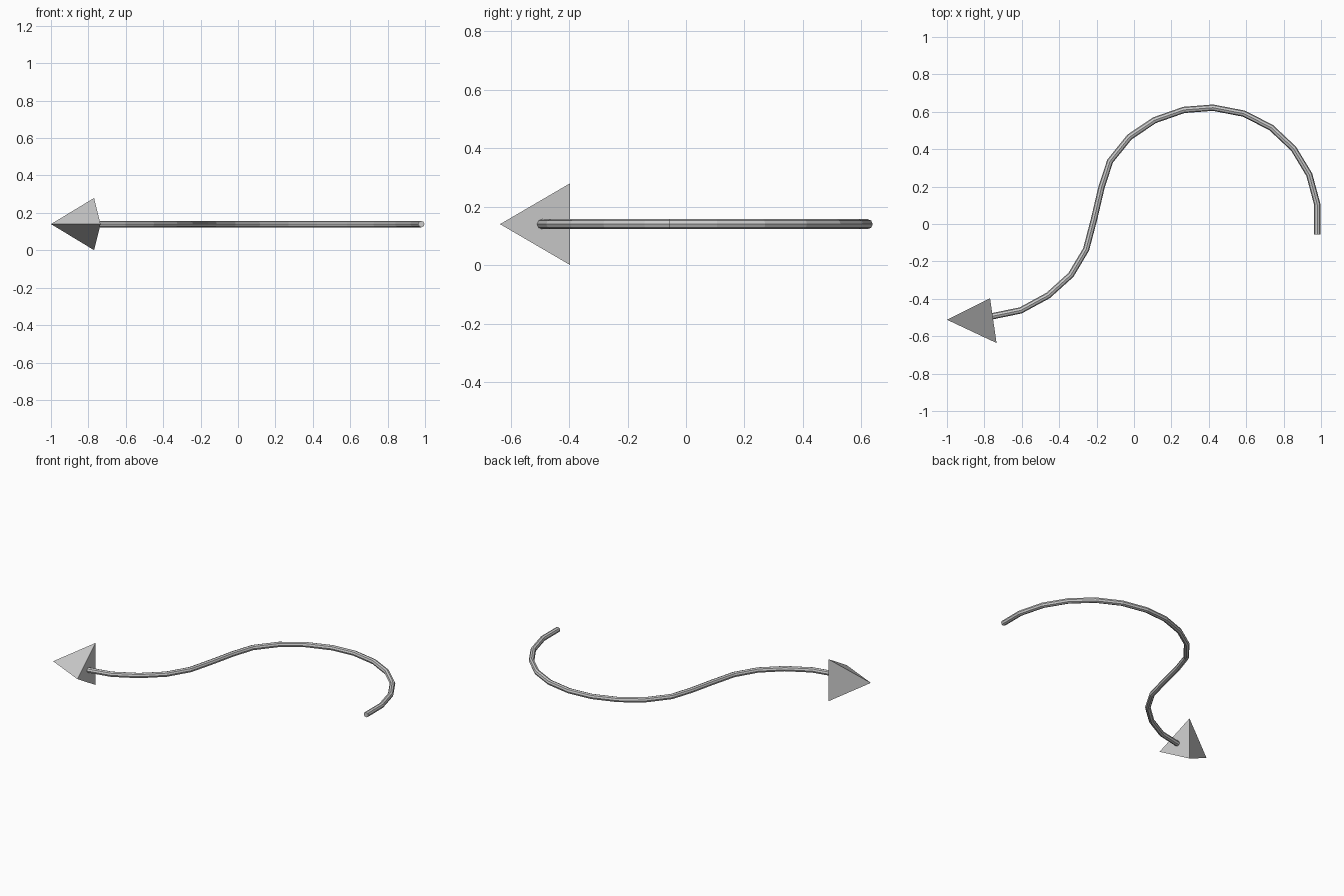
import bpy
from mathutils import Vector

if "Cube" in bpy.data.objects:
    bpy.data.objects.remove(bpy.data.objects["Cube"])

Z = 0.14

# Curved shaft: faceted tube following an S-shaped path in the horizontal plane
path = [(0.98, -0.056), (0.98, 0.104), (0.937, 0.264), (0.853, 0.403), (0.734, 0.515),
        (0.588, 0.590), (0.422, 0.622), (0.267, 0.610), (0.110, 0.555), (-0.024, 0.465),
        (-0.128, 0.336), (-0.174, 0.195), (-0.214, 0.024), (-0.256, -0.136),
        (-0.337, -0.272), (-0.459, -0.382), (-0.606, -0.462), (-0.762, -0.494)]
curve = bpy.data.curves.new("shaft", 'CURVE')
curve.dimensions = '3D'
curve.bevel_depth = 0.017
curve.bevel_resolution = 2
curve.use_fill_caps = True
spline = curve.splines.new('POLY')
spline.points.add(len(path) - 1)
for point, (x, y) in zip(spline.points, path):
    point.co = (x, y, Z, 1)
spline.use_smooth = False
shaft = bpy.data.objects.new("shaft", curve)
bpy.context.collection.objects.link(shaft)

# Arrow head: three-sided cone pointing along the end of the path
tip = Vector((-1.0, -0.512, Z))
base = Vector((-0.758, -0.477, Z))
axis = (tip - base).normalized()
bpy.ops.mesh.primitive_cone_add(vertices=3, radius1=0.161, radius2=0,
                                depth=(tip - base).length)
head = bpy.context.object
head.name = "arrow_head"
side = Vector((0, 0, 1)).cross(axis)        # one base corner points this way
if side.y > 0:
    side = -side
# cone's first base corner lies on local +Y
frame = head.matrix_world.to_3x3()
frame.col[0] = side.cross(axis)
frame.col[1] = side
frame.col[2] = axis
head.matrix_world = frame.to_4x4()
head.location = (tip + base) / 2
